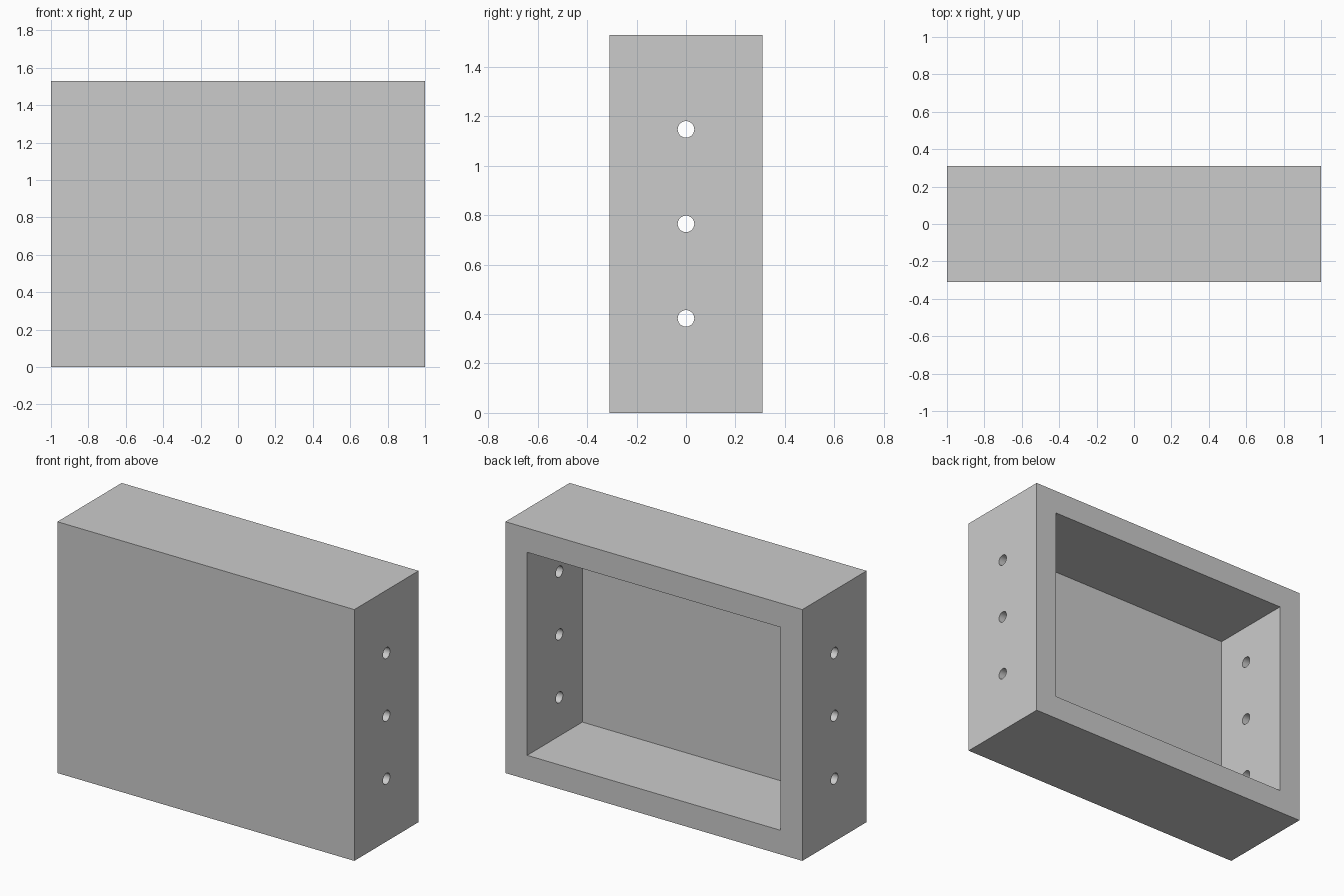
import bpy
import bmesh
from math import radians
from mathutils import Matrix, Vector

default = bpy.data.objects.get("Cube")
if default:
    bpy.data.objects.remove(default, do_unlink=True)

WIDTH, DEPTH, HEIGHT = 2.0, 0.618, 1.53
WALL, FRONT = 0.147, 0.088
HOLE_RADIUS = 0.0335

grey = bpy.data.materials.new("plain grey")
grey.use_nodes = True
colour = (0.6, 0.6, 0.6, 1)
grey.diffuse_color = colour
grey.node_tree.nodes["Principled BSDF"].inputs["Base Color"].default_value = colour


def make_object(name, bm):
    bmesh.ops.recalc_face_normals(bm, faces=bm.faces)
    mesh = bpy.data.meshes.new(name)
    bm.to_mesh(mesh)
    bm.free()
    mesh.materials.append(grey)
    obj = bpy.data.objects.new(name, mesh)
    bpy.context.collection.objects.link(obj)
    return obj


# Box with a recess sunk into its back
bm = bmesh.new()
bmesh.ops.create_cube(bm, size=1)
bmesh.ops.scale(bm, vec=(WIDTH, DEPTH, HEIGHT), verts=bm.verts)
bmesh.ops.translate(bm, vec=(0, 0, HEIGHT / 2), verts=bm.verts)
bm.normal_update()
back = max(bm.faces, key=lambda f: f.calc_center_median().y)
bmesh.ops.inset_region(bm, faces=[back], thickness=WALL, use_even_offset=True)
floor = bmesh.ops.extrude_discrete_faces(bm, faces=[back])["faces"][0]
bmesh.ops.translate(bm, vec=Vector((0, FRONT - DEPTH, 0)), verts=floor.verts)
box = make_object("open_back_box", bm)

# Three evenly spaced holes through both side walls
bm = bmesh.new()
for i in (1, 2, 3):
    place = Matrix.Translation((0, 0, HEIGHT * i / 4)) @ Matrix.Rotation(radians(90), 4, 'Y')
    bmesh.ops.create_cone(bm, cap_ends=True, segments=48, radius1=HOLE_RADIUS,
                          radius2=HOLE_RADIUS, depth=WIDTH * 1.2, matrix=place)
cutter = make_object("side_hole_cutter", bm)

cut = box.modifiers.new("side_holes", 'BOOLEAN')
cut.operation = 'DIFFERENCE'
cut.solver = 'EXACT'
cut.object = cutter

# Apply the cut, then drop the cutter
bpy.context.view_layer.objects.active = box
box.select_set(True)
bpy.ops.object.modifier_apply(modifier=cut.name)
bpy.data.objects.remove(cutter, do_unlink=True)

# Smooth hole walls, sharp box edges
bpy.ops.object.shade_smooth_by_angle(angle=radians(30))
